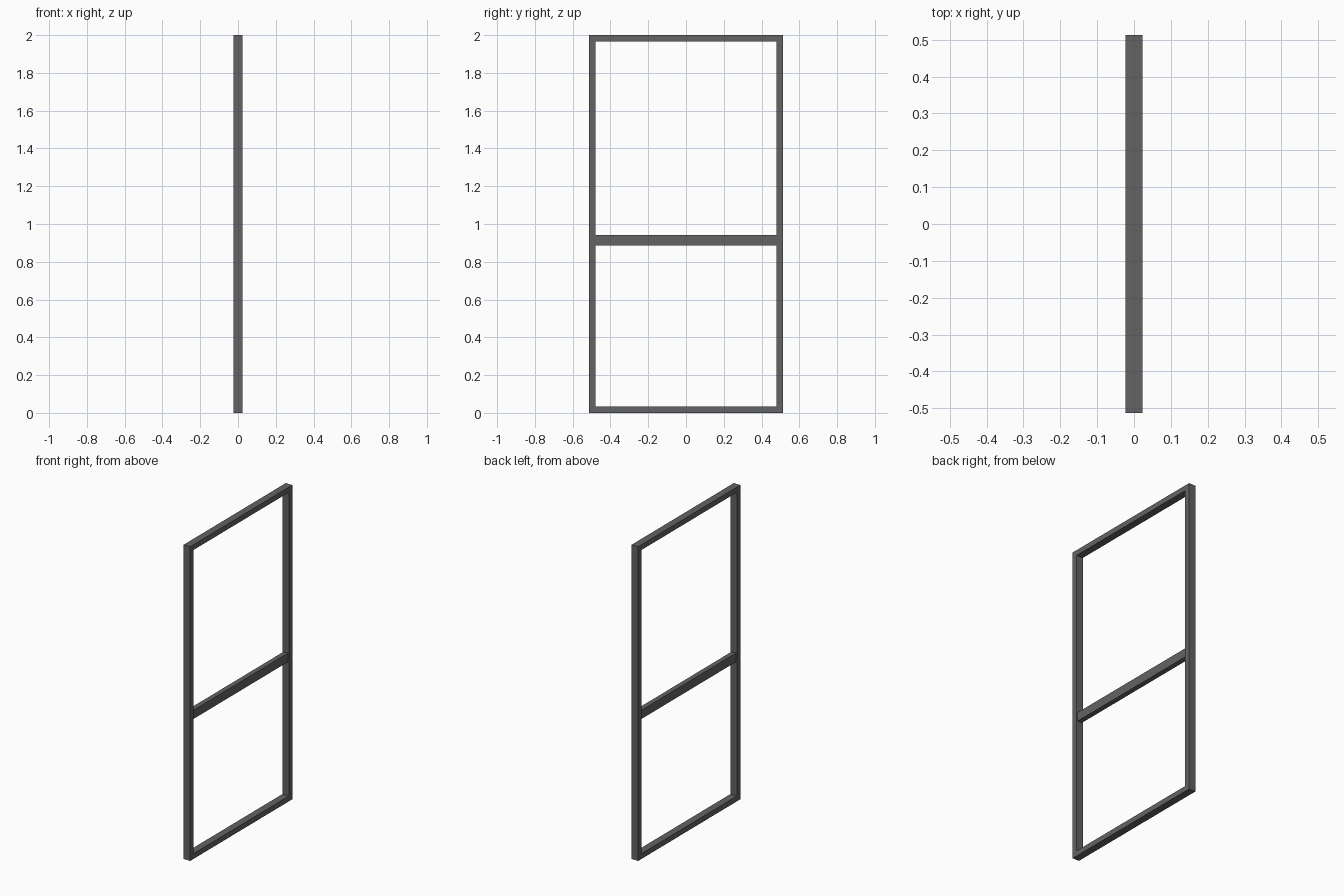
import bpy

if "Cube" in bpy.data.objects:
    bpy.data.objects.remove(bpy.data.objects["Cube"])

grey = bpy.data.materials.new("dark_grey_metal")
grey.diffuse_color = (0.125, 0.125, 0.125, 1)
grey.use_nodes = True
grey.node_tree.nodes["Principled BSDF"].inputs["Base Color"].default_value = grey.diffuse_color

W, H, D = 1.026, 2.0, 0.046   # width (y), height (z), depth (x)
T = 0.034                     # visible frame thickness


def box(name, size, loc):
    bpy.ops.mesh.primitive_cube_add(size=1, location=loc)
    o = bpy.context.object
    o.name = name
    o.scale = size
    bpy.ops.object.transform_apply(location=False, rotation=False, scale=True)
    o.data.materials.append(grey)
    return o


# Side stiles, full height
for side, s in (("left", -1), ("right", 1)):
    box(side + "_stile", (D, T, H), (0, s * (W - T) / 2, H / 2))

# Top and bottom rails between the stiles
inner = W - 2 * T
box("bottom_rail", (D, inner, T), (0, 0, T / 2))
box("top_rail", (D, inner, T), (0, 0, H - T / 2))

# Slimmer middle rail
box("middle_rail", (0.032, inner, 0.056), (0, 0, 0.913))
